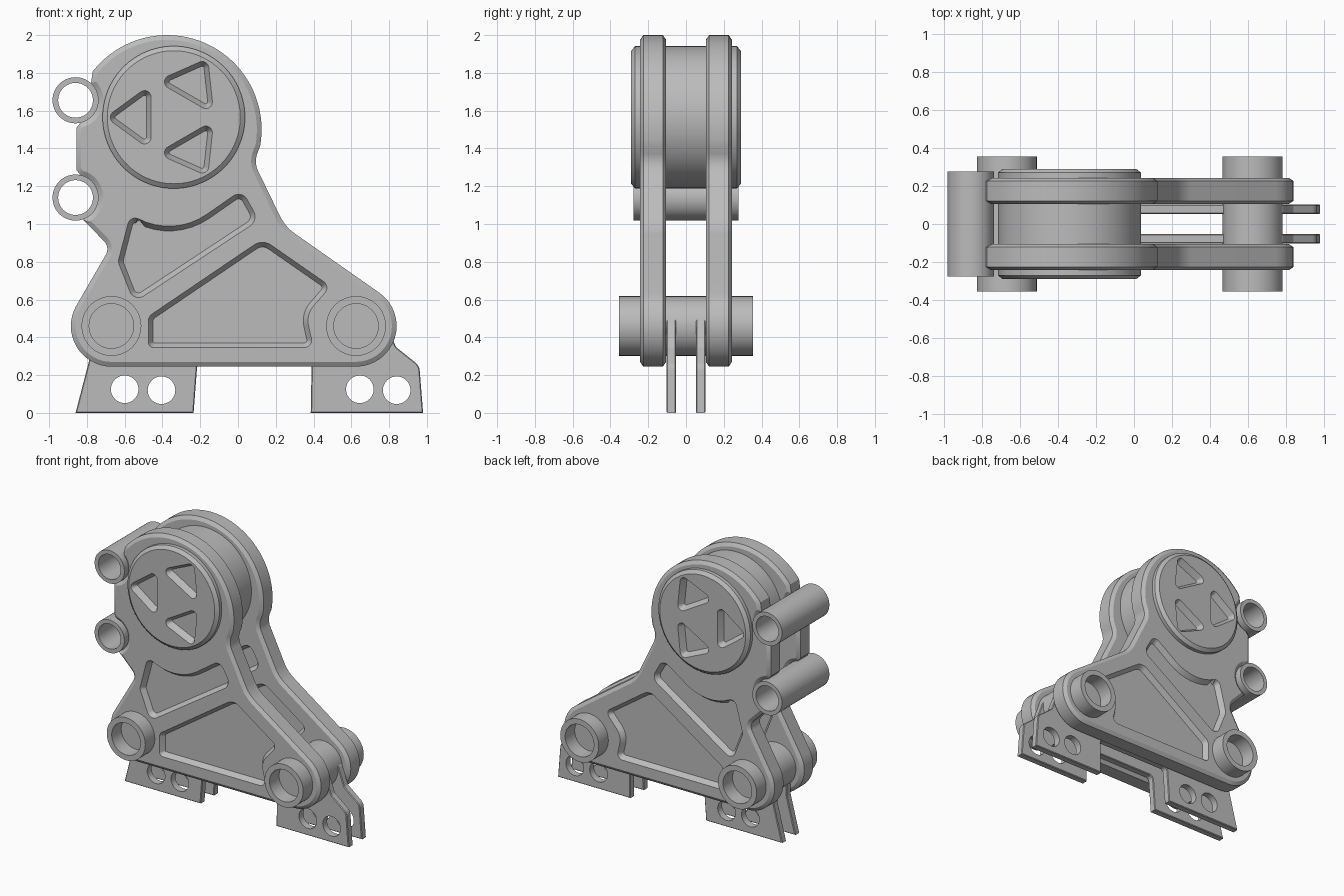
import bpy, bmesh
from math import sin, cos, tan, radians, pi
from mathutils import Vector

if "Cube" in bpy.data.objects:
    bpy.data.objects.remove(bpy.data.objects["Cube"])

GREY = (0.5, 0.5, 0.5, 1)
metal = bpy.data.materials.new("grey_metal")
metal.use_nodes = True
metal.diffuse_color = GREY
metal.node_tree.nodes["Principled BSDF"].inputs["Base Color"].default_value = GREY


# Outline helpers: outlines are lists of 2D points (x, z)
def arc(cx, cz, r, a0, a1, n=16):
    return [Vector((cx + r * cos(radians(a0 + (a1 - a0) * i / n)),
                    cz + r * sin(radians(a0 + (a1 - a0) * i / n)))) for i in range(n + 1)]


def circle(cx, cz, r, n=64):
    return arc(cx, cz, r, 0, 360, n)[:-1]


def fillet(a, p, b, r, n=8):
    """Round corner p between a and b with radius r."""
    a, p, b = Vector(a[:2]), Vector(p[:2]), Vector(b[:2])
    if r == 0:
        return [p]
    u, v = (a - p).normalized(), (b - p).normalized()
    half = u.angle(v) / 2
    centre = p + (u + v).normalized() * r / sin(half)
    d0 = p + u * r / tan(half) - centre
    d1 = p + v * r / tan(half) - centre
    return [centre + d0.slerp(d1, i / n) * r / d0.slerp(d1, i / n).length for i in range(n + 1)]


def rounded(corners):
    """Closed polygon from (x, z, radius) corners."""
    pts = []
    for i, p in enumerate(corners):
        pts += fillet(corners[i - 1], p, corners[(i + 1) % len(corners)], p[2])
    return pts


def offset(pts, d):
    """Grow the outline by d, or shrink it when d is negative."""
    n = len(pts)
    area = sum(pts[i - 1].x * pts[i].y - pts[i].x * pts[i - 1].y for i in range(n))
    side = d if area > 0 else -d
    out = []
    for i, p in enumerate(pts):
        e0, e1 = (p - pts[i - 1]).normalized(), (pts[(i + 1) % n] - p).normalized()
        n0, n1 = Vector((e0.y, -e0.x)), Vector((e1.y, -e1.x))
        out.append(p + (n0 + n1) * side / max(1 + n0.dot(n1), 0.5))
    return out


def loft(bm, pts, rings, closed=False):
    """Sweep the outline along y through (y, offset) rings."""
    loops = [[bm.verts.new((p.x, y, p.y)) for p in offset(pts, d)] for y, d in rings]
    pairs = list(zip(loops, loops[1:]))
    if closed:
        pairs.append((loops[-1], loops[0]))
    n = len(pts)
    for lo, hi in pairs:
        for i in range(n):
            bm.faces.new((lo[i - 1], lo[i], hi[i], hi[i - 1]))
    if not closed:
        bm.faces.new(loops[0])
        bm.faces.new(loops[-1])


def make(name, parts, closed=False):
    bm = bmesh.new()
    for pts, rings in parts:
        loft(bm, pts, rings, closed)
    bmesh.ops.recalc_face_normals(bm, faces=bm.faces)
    mesh = bpy.data.meshes.new(name)
    bm.to_mesh(mesh)
    bm.free()
    mesh.materials.append(metal)
    obj = bpy.data.objects.new(name, mesh)
    bpy.context.collection.objects.link(obj)
    return obj


def cut(obj, parts):
    """Subtract lofted cutters and bake the result."""
    cutter = make("cutter", parts)
    cutter.hide_render = True
    mod = obj.modifiers.new("cut", 'BOOLEAN')
    mod.object, mod.operation, mod.solver = cutter, 'DIFFERENCE', 'EXACT'
    bpy.context.view_layer.update()
    deps = bpy.context.evaluated_depsgraph_get()
    mesh = bpy.data.meshes.new_from_object(obj.evaluated_get(deps))
    obj.modifiers.clear()
    obj.data = mesh
    bpy.data.objects.remove(cutter)


def smooth(obj):
    obj.data.polygons.foreach_set("use_smooth", [True] * len(obj.data.polygons))
    obj.data.set_sharp_from_angle(angle=radians(28))


def pocket(pts, face, out, depth=0.035):
    """Tapered recess cutter for a surface at y=face looking along out."""
    return pts, [(face + out * 0.01, 0.005), (face, 0), (face - out * depth, -0.025)]


DRUM = (-0.34, 1.565)
AXLES = {"right": (-0.67, 0.46), "left": (0.625, 0.46)}
TUBES = {"upper": (-0.86, 1.655), "lower": (-0.86, 1.14)}

# Side plate outline, anticlockwise from the lower left lobe
plate = arc(*AXLES["right"], 0.215, 151, 270)
plate += arc(*AXLES["left"], 0.215, 270, 415)
plate += fillet((0.748, 0.636), (0.25, 0.985), (0.11, 1.27), 0.25)
plate += fillet((0.25, 0.985), (0.085, 1.325), (0.115, 1.41), 0.12)
plate += arc(-0.375, 1.5, 0.5, -10, 142, 40)
plate += arc(*TUBES["upper"], 0.122, 48, -78)
plate += [Vector((-0.855, 1.51)), Vector((-0.855, 1.285))]
plate += arc(*TUBES["lower"], 0.122, 78, -72)
plate += fillet((-0.83, 1.015), (-0.675, 0.88), (-0.858, 0.564), 0.06)

upper_pocket = rounded([(-0.57, 1.05, 0.04), (-0.34, 0.93, 0.35), (0.02, 1.18, 0.05),
                        (0.11, 1.02, 0.06), (-0.55, 0.585, 0.05), (-0.635, 0.80, 0.05)])
lower_pocket = rounded([(-0.475, 0.345, 0.03), (0.40, 0.345, 0.04), (0.36, 0.52, 0.12),
                        (0.49, 0.67, 0.04), (0.13, 0.92, 0.08), (-0.475, 0.51, 0.05)])

# Foot plate: two legs joined by a bridge
foot = rounded([(-0.86, 0, 0), (-0.235, 0, 0), (-0.215, 0.265, 0.03), (0.39, 0.265, 0.03),
                (0.385, 0, 0), (0.98, 0, 0), (0.96, 0.25, 0.06), (0.835, 0.35, 0.05),
                (0.78, 0.5, 0.03), (-0.78, 0.5, 0.03), (-0.79, 0.27, 0.03)])
foot_holes = [(-0.6, 0.125), (-0.405, 0.12), (0.645, 0.125), (0.84, 0.12)]

for side, s in (("front", -1), ("back", 1)):
    side_plate = make(side + "_side_plate", [
        (plate, [(s * 0.105, -0.025), (s * 0.122, 0), (s * 0.226, 0), (s * 0.243, -0.025)])])
    cut(side_plate, [pocket(p, s * y, s * o) for p in (upper_pocket, lower_pocket)
                     for y, o in ((0.243, 1), (0.105, -1))])
    smooth(side_plate)

    foot_plate = make(side + "_foot_plate", [
        (foot, [(s * 0.052, -0.005), (s * 0.057, 0), (s * 0.098, 0), (s * 0.103, -0.005)])])
    cut(foot_plate, [(circle(x, z, 0.073, 40), [(s * 0.03, 0), (s * 0.12, 0)])
                     for x, z in foot_holes])
    smooth(foot_plate)

# Drum with chamfered caps and three triangular recesses on each end
drum = make("drum", [(circle(*DRUM, 0.377, 96), [
    (-0.29, -0.025), (-0.27, 0), (0.27, 0), (0.29, -0.025)])])
triangle = rounded([(-0.36, 0, 0.035), (-0.12, -0.175, 0.035), (-0.12, 0.175, 0.035)])
recesses = []
for k in range(3):
    a = k * 2 * pi / 3
    turned = [Vector((p.x * cos(a) - p.y * sin(a), p.x * sin(a) + p.y * cos(a))) + Vector(DRUM)
              for p in triangle]
    recesses += [pocket(turned, s * 0.29, s, 0.045) for s in (-1, 1)]
cut(drum, recesses)
smooth(drum)

# Axles with a blind bore at each end
for side, c in AXLES.items():
    smooth(make(side + "_axle", [(circle(*c, 0.158), [
        (-0.24, -0.04), (-0.355, -0.04), (-0.355, 0),
        (0.355, 0), (0.355, -0.04), (0.24, -0.04)])]))

# Open tubes along the rear edge
for level, c in TUBES.items():
    smooth(make(level + "_tube", [(circle(*c, 0.122), [
        (-0.277, 0), (0.277, 0), (0.277, -0.03), (-0.277, -0.03)])], closed=True))
